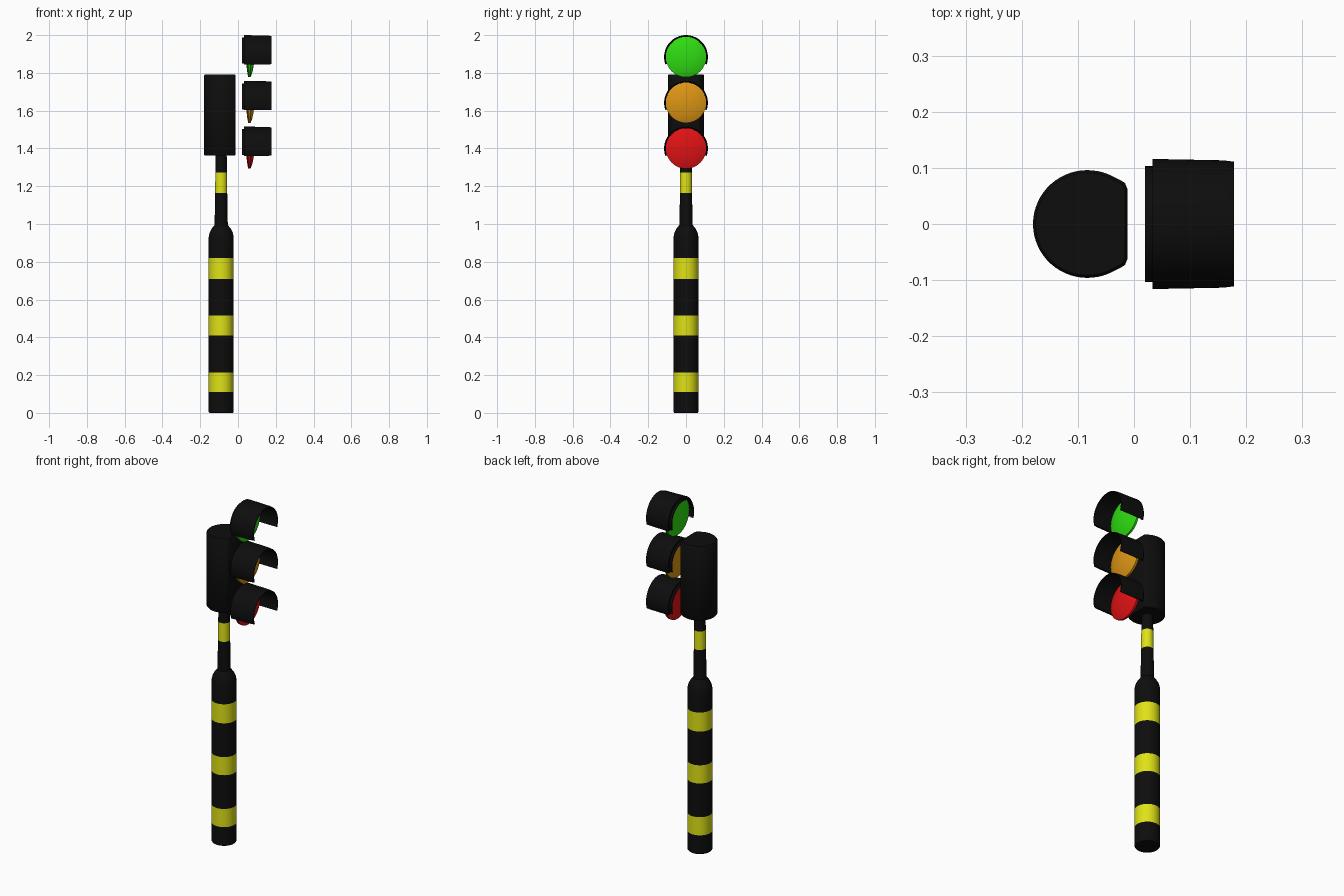
import bpy, bmesh, math
from mathutils import Vector

if "Cube" in bpy.data.objects:
    bpy.data.objects.remove(bpy.data.objects["Cube"])


def material(name, rgb):
    m = bpy.data.materials.new(name)
    m.diffuse_color = (*rgb, 1)
    m.use_nodes = True
    m.node_tree.nodes["Principled BSDF"].inputs["Base Color"].default_value = m.diffuse_color
    return m


BLACK = material("black", (0.004, 0.004, 0.004))
YELLOW = material("yellow", (0.74, 0.76, 0.008))
GREEN = material("green", (0.028, 0.72, 0.006))
AMBER = material("amber", (0.72, 0.30, 0.007))
RED = material("red", (0.75, 0.006, 0.007))


def finish(name, bm, mats, angle=35):
    bmesh.ops.remove_doubles(bm, verts=bm.verts, dist=1e-5)
    bmesh.ops.recalc_face_normals(bm, faces=bm.faces)
    me = bpy.data.meshes.new(name)
    bm.to_mesh(me)
    bm.free()
    for m in mats:
        me.materials.append(m)
    ob = bpy.data.objects.new(name, me)
    bpy.context.collection.objects.link(ob)
    bpy.ops.object.select_all(action='DESELECT')
    ob.select_set(True)
    bpy.context.view_layer.objects.active = ob
    bpy.ops.object.shade_smooth_by_angle(angle=math.radians(angle))
    return ob


def spin(profile, centre, axis, a0=0.0, a1=360.0, steps=40, closed=False):
    """Sweep (distance along axis, radius) points around the z or x axis."""
    bm = bmesh.new()
    full = a1 - a0 >= 360
    rings = []
    for i in range(steps if full else steps + 1):
        a = math.radians(a0 + (a1 - a0) * i / steps)
        c, s = math.cos(a), math.sin(a)
        rings.append([bm.verts.new(Vector(centre) + Vector(
            (r * c, r * s, h) if axis == 'z' else (h, r * c, r * s)))
            for h, r in profile])
    n = len(profile)
    for i in range(steps):
        p, q = rings[i], rings[(i + 1) % len(rings)]
        for j in range(n if closed else n - 1):
            k = (j + 1) % n
            bm.faces.new((p[j], q[j], q[k], p[k]))
    if closed and not full:
        bm.faces.new(rings[0])
        bm.faces.new(rings[-1])
    return bm


# Striped pole: wide base, rounded shoulder, thin upper tube
stripes = [(0.11, 0.215), (0.41, 0.515), (0.71, 0.82), (1.165, 1.272)]
profile = [(0, 0), (0, 0.062), (0.006, 0.066)]
for lo, hi in stripes[:3]:
    profile += [(lo, 0.066), (hi, 0.066)]
profile += [(0.93, 0.066), (0.955, 0.061), (0.975, 0.051), (0.99, 0.039), (0.995, 0.035),
            (1.165, 0.032), (1.272, 0.031), (1.38, 0.029), (1.38, 0)]
bm = spin(profile, (-0.089, 0, 0), 'z')
for f in bm.faces:
    z = f.calc_center_median().z
    f.material_index = int(any(lo < z < hi for lo, hi in stripes))
finish("pole", bm, [BLACK, YELLOW], 30)

# Housing: round back, flat front with rounded corners
outline = [(-0.083 + 0.097 * math.cos(math.radians(a)), 0.096 * math.sin(math.radians(a)))
           for a in range(66, 295, 6)]
corner = [(-0.024, 0.078), (-0.016, 0.073), (-0.012, 0.063)]
outline += [(x, -y) for x, y in corner] + corner[::-1]
bm = bmesh.new()
levels = [(1.362, 0.95), (1.368, 1.0), (1.785, 1.0), (1.791, 0.95)]
rings = [[bm.verts.new((-0.09 + (x + 0.09) * k, y * k, z)) for x, y in outline]
         for z, k in levels]
for a, b in zip(rings, rings[1:]):
    for i in range(len(outline)):
        j = (i + 1) % len(outline)
        bm.faces.new((a[i], a[j], b[j], b[i]))
bm.faces.new(rings[0])
bm.faces.new(rings[-1])
finish("housing", bm, [BLACK], 40)

# Lamps: bulged lens under an open hood with a narrower back collar
lens = [(0.043, 0), (0.0445, 0.04), (0.048, 0.075), (0.054, 0.107), (0.066, 0.107),
        (0.075, 0.085), (0.081, 0.058), (0.085, 0.03), (0.0865, 0)]
hood = [(0.02, 0.103), (0.033, 0.103), (0.033, 0.116), (0.16, 0.1135), (0.178, 0.111),
        (0.178, 0.107), (0.04, 0.108), (0.035, 0.097), (0.02, 0.097)]
for i, (name, mat) in enumerate((("red", RED), ("amber", AMBER), ("green", GREEN))):
    centre = (0, 0, 1.40 + 0.242 * i)
    finish(name + "_lens", spin(lens, centre, 'x'), [mat], 40)
    finish(name + "_hood", spin(hood, centre, 'x', -20, 200, 36, True), [BLACK], 30)
